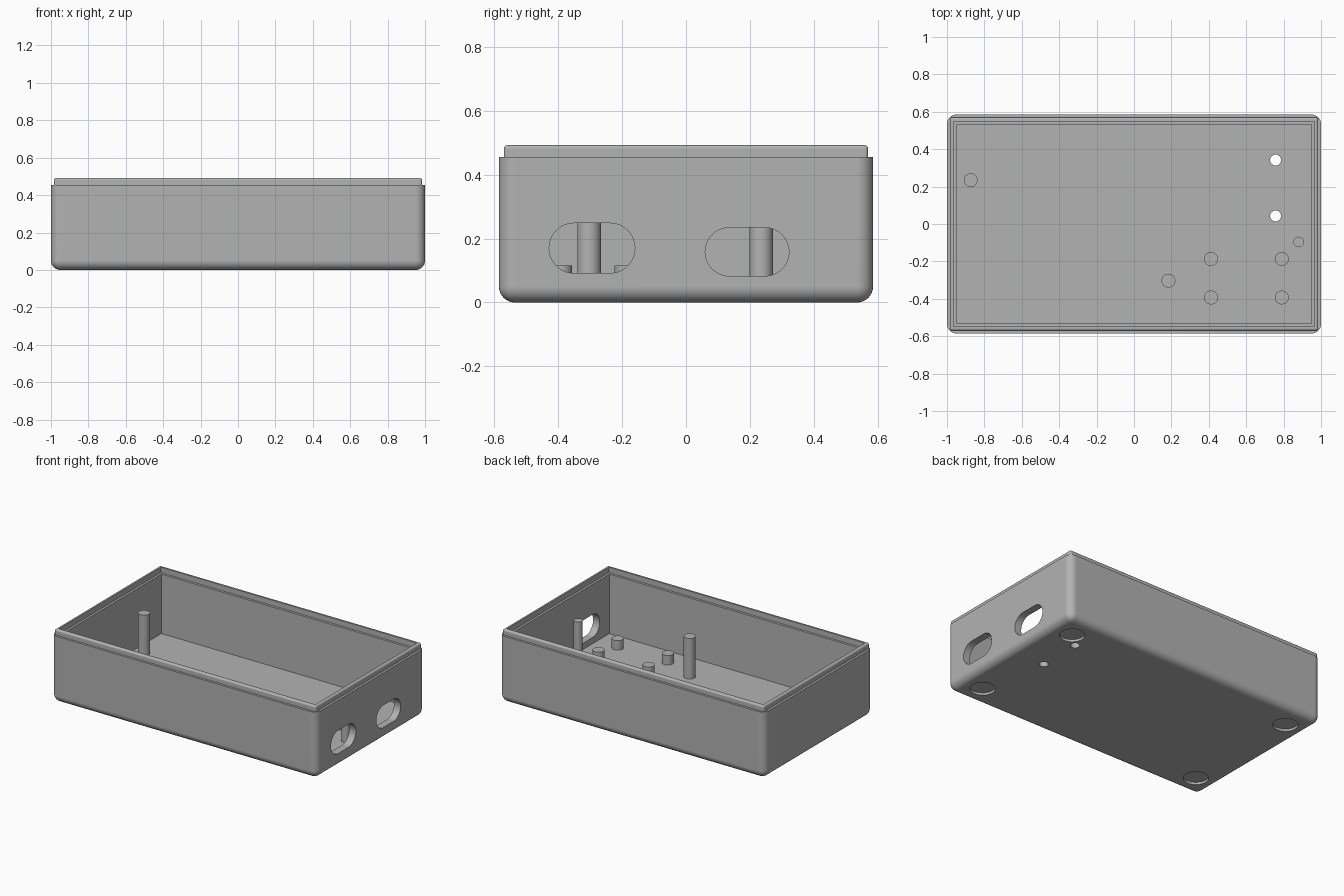
import bpy, bmesh, math
from mathutils import Matrix, Vector

if "Cube" in bpy.data.objects:
    bpy.data.objects.remove(bpy.data.objects["Cube"], do_unlink=True)

grey = bpy.data.materials.new("plain grey")
grey.use_nodes = True
COLOR = (0.45, 0.45, 0.45, 1)
grey.diffuse_color = COLOR
grey.node_tree.nodes["Principled BSDF"].inputs["Base Color"].default_value = COLOR

FLOOR = 0.05
RIM = 0.455
TOP = 0.492


def add_object(name, bm):
    bmesh.ops.recalc_face_normals(bm, faces=bm.faces)
    mesh = bpy.data.meshes.new(name)
    bm.to_mesh(mesh)
    bm.free()
    obj = bpy.data.objects.new(name, mesh)
    bpy.context.collection.objects.link(obj)
    mesh.materials.append(grey)
    return obj


def box(name, hx, hy, z0, z1, radius=0, sharp_end=None):
    """Box centred on x and y; edges lying on the sharp_end height stay square."""
    bm = bmesh.new()
    bmesh.ops.create_cube(bm, size=1, matrix=Matrix.Translation((0, 0, (z0 + z1) / 2))
                          @ Matrix.Diagonal((2 * hx, 2 * hy, z1 - z0, 1)))
    if radius:
        edges = [e for e in bm.edges
                 if not all(abs(v.co.z - sharp_end) < 1e-4 for v in e.verts)]
        bmesh.ops.bevel(bm, geom=edges, offset=radius, segments=8, profile=0.5,
                        affect='EDGES')
    return add_object(name, bm)


def cylinder(name, x, y, z0, z1, radius):
    bm = bmesh.new()
    bmesh.ops.create_cone(bm, cap_ends=True, segments=48, radius1=radius, radius2=radius,
                          depth=z1 - z0, matrix=Matrix.Translation((x, y, (z0 + z1) / 2)))
    return add_object(name, bm)


def slot(name, y0, y1, z0, z1):
    """Rounded slot profile pushed through the right end wall."""
    r = (z1 - z0) / 2
    zc = (z0 + z1) / 2
    bm = bmesh.new()
    verts = []
    for yc, start in ((y1 - r, -90), (y0 + r, 90)):
        for i in range(25):
            a = math.radians(start + i * 7.5)
            verts.append(bm.verts.new((0.9, yc + r * math.cos(a), zc + r * math.sin(a))))
    face = bm.faces.new(verts)
    out = bmesh.ops.extrude_face_region(bm, geom=[face])
    bmesh.ops.translate(bm, vec=Vector((0.2, 0, 0)),
                        verts=[g for g in out["geom"] if isinstance(g, bmesh.types.BMVert)])
    return add_object(name, bm)


def activate(obj):
    bpy.ops.object.select_all(action='DESELECT')
    obj.select_set(True)
    bpy.context.view_layer.objects.active = obj


def cut(obj, cutters):
    activate(obj)
    for c in cutters:
        c.hide_render = True
        mod = obj.modifiers.new("cut", 'BOOLEAN')
        mod.operation = 'DIFFERENCE'
        mod.solver = 'EXACT'
        mod.object = c
        bpy.ops.object.modifier_apply(modifier=mod.name)
        bpy.data.objects.remove(c, do_unlink=True)


def smooth(obj):
    activate(obj)
    bpy.ops.object.shade_smooth_by_angle(angle=math.radians(30))
    mod = obj.modifiers.new("even shading", 'WEIGHTED_NORMAL')
    mod.keep_sharp = True


# Case body: rounded tub with cable slots, floor holes and foot recesses
body = box("case_body", 1.0, 0.585, 0, RIM, 0.05, RIM)
cutters = [box("cavity", 0.95, 0.532, FLOOR, 0.6),
           slot("front_slot", -0.428, -0.16, 0.092, 0.248),
           slot("back_slot", 0.06, 0.322, 0.083, 0.234)]
for y in (0.043, 0.342):
    cutters.append(cylinder("floor_hole", 0.757, y, -0.1, 0.2, 0.029))
for x in (-0.85, 0.85):
    for y in (-0.425, 0.425):
        cutters.append(cylinder("foot_recess", x, y, -0.1, 0.016, 0.078))
cut(body, cutters)
smooth(body)

# Raised lip around the rim
lip = box("rim_lip", 0.985, 0.57, RIM, TOP, 0.012, RIM)
cut(lip, [box("lip_opening", 0.965, 0.548, 0.4, 0.6)])
smooth(lip)

# Tall support posts
for name, x, y, r in (("left_post", -0.873, 0.235, 0.037),
                      ("middle_post", 0.184, -0.303, 0.037),
                      ("slim_post", 0.88, -0.096, 0.028)):
    smooth(cylinder(name, x, y, FLOOR - 0.01, 0.326, r))

# Short board standoffs
for x in (0.412, 0.79):
    for y in (-0.393, -0.187):
        smooth(cylinder("standoff", x, y, FLOOR - 0.01, 0.115, 0.037))
